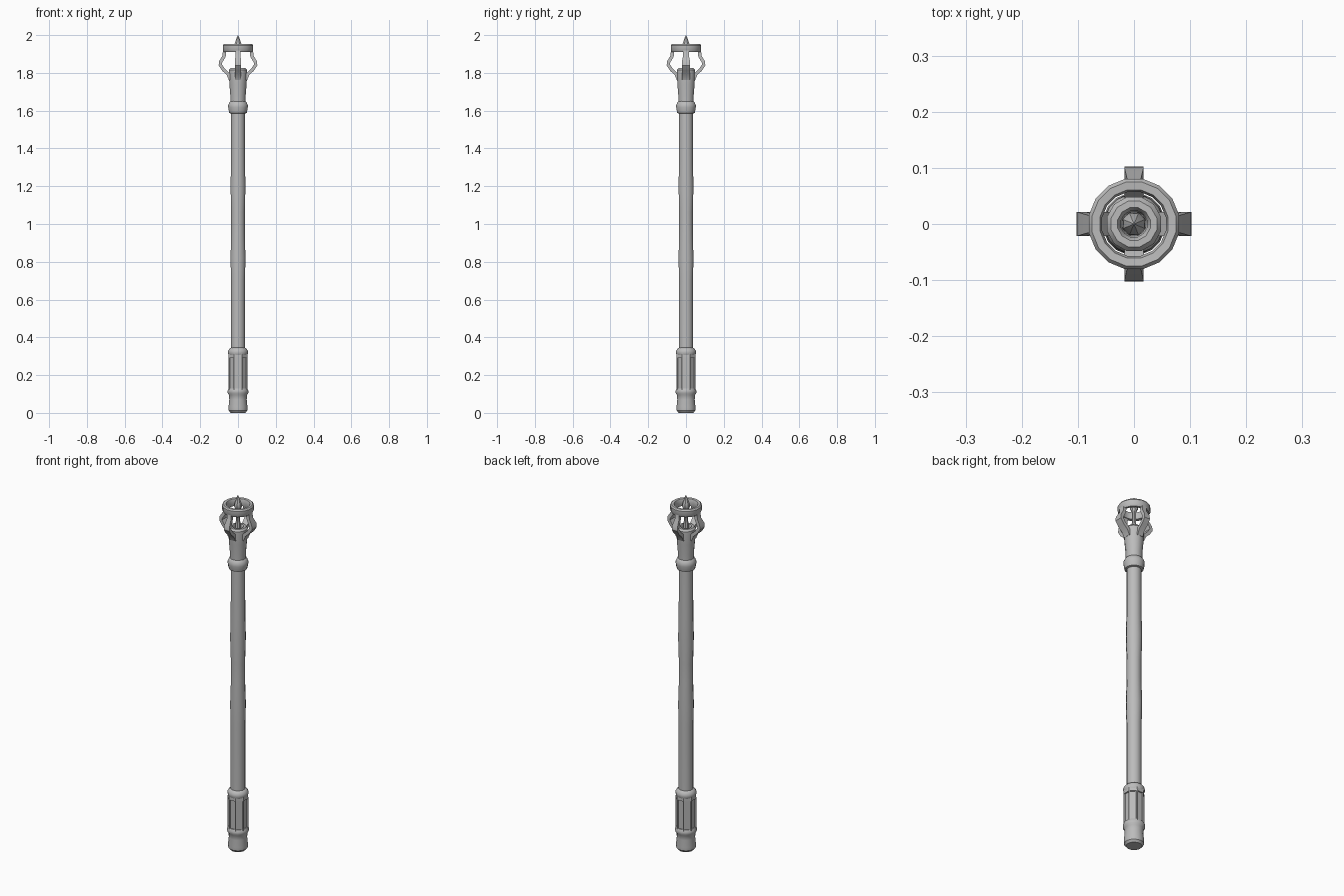
import bpy, bmesh, math
from mathutils import Vector

cube = bpy.data.objects.get("Cube")
if cube:
    bpy.data.objects.remove(cube, do_unlink=True)

steel = bpy.data.materials.new("grey_metal")
steel.use_nodes = True
GREY = (0.5, 0.5, 0.5, 1)
steel.diffuse_color = GREY
steel.node_tree.nodes["Principled BSDF"].inputs["Base Color"].default_value = GREY


def finish(name, bm, angle=35):
    bmesh.ops.recalc_face_normals(bm, faces=bm.faces)
    me = bpy.data.meshes.new(name)
    bm.to_mesh(me)
    bm.free()
    me.materials.append(steel)
    ob = bpy.data.objects.new(name, me)
    bpy.context.collection.objects.link(ob)
    bpy.ops.object.select_all(action='DESELECT')
    ob.select_set(True)
    bpy.context.view_layer.objects.active = ob
    bpy.ops.object.shade_smooth_by_angle(angle=math.radians(angle))
    return ob


def lathe(profile, sides, closed=False):
    """Turn (radius, height) points around z, with a flat side facing +x."""
    bm = bmesh.new()
    rings = []
    for r, z in profile:
        ring = []
        for i in range(sides):
            a = math.tau * (i + 0.5) / sides
            ring.append(bm.verts.new((r * math.cos(a), r * math.sin(a), z)))
        rings.append(ring)
    pairs = list(zip(rings, rings[1:]))
    if closed:
        pairs.append((rings[-1], rings[0]))
    else:
        bm.faces.new(rings[0])
        bm.faces.new(rings[-1])
    for low, high in pairs:
        for i in range(sides):
            j = (i + 1) % sides
            bm.faces.new((low[i], low[j], high[j], high[i]))
    return bm


# Slightly uneven shaft
finish("shaft", lathe([(0.038, 0.3), (0.038, 0.7), (0.041, 0.82), (0.037, 0.95),
                       (0.037, 1.06), (0.041, 1.2), (0.038, 1.32), (0.037, 1.62)], 12))

# Pommel with its bead
finish("pommel", lathe([(0.040, 0), (0.050, 0.012), (0.051, 0.03), (0.047, 0.07),
                        (0.049, 0.095), (0.056, 0.105), (0.056, 0.118), (0.050, 0.13)], 16))

# Eight sided grip with sunken panels
grip = lathe([(0.054, 0.12), (0.054, 0.295), (0.053, 0.315)], 8)
panels = [f for f in grip.faces if f.calc_center_median().z < 0.25
          and abs(f.normal.z) < 0.5 and len(f.verts) == 4]
bmesh.ops.recalc_face_normals(grip, faces=grip.faces)
bmesh.ops.inset_individual(grip, faces=panels, thickness=0.006, depth=0)
bmesh.ops.inset_individual(grip, faces=panels, thickness=0.002, depth=-0.006)
finish("grip", grip, 30)
finish("grip_rim", lathe([(0.050, 0.305), (0.054, 0.315), (0.054, 0.328),
                          (0.046, 0.340), (0.038, 0.345)], 16))

# Collar and hollow socket
finish("collar", lathe([(0.038, 1.585), (0.047, 1.588), (0.050, 1.60), (0.053, 1.618),
                        (0.053, 1.63), (0.046, 1.645), (0.040, 1.65)], 16))
finish("socket", lathe([(0.041, 1.63), (0.042, 1.68), (0.047, 1.74), (0.050, 1.79),
                        (0.050, 1.815), (0.042, 1.825), (0.030, 1.825),
                        (0.024, 1.815), (0.022, 1.77)], 12))

# Crown ring
finish("crown_ring", lathe([(0.060, 1.912), (0.076, 1.910), (0.082, 1.92), (0.082, 1.945),
                            (0.076, 1.953), (0.062, 1.952), (0.058, 1.942),
                            (0.058, 1.92)], 16, closed=True))

# Centre spike on a thin stem
finish("spike", lathe([(0.016, 1.77), (0.016, 1.83), (0.010, 1.86), (0.010, 1.915),
                       (0.022, 1.94), (0.020, 1.953), (0.010, 1.98), (0.001, 2.0)], 8))

# Four bent prongs that carry the ring
PATH = [(0.040, 1.765), (0.053, 1.795), (0.078, 1.818), (0.094, 1.842),
        (0.092, 1.858), (0.074, 1.888), (0.070, 1.922)]


def prong(name, angle, half_width):
    bm = bmesh.new()
    out = Vector((math.cos(angle), math.sin(angle), 0))
    side = Vector((-out.y, out.x, 0))
    rings = []
    for i, (r, z) in enumerate(PATH):
        a, b = PATH[max(i - 1, 0)], PATH[min(i + 1, len(PATH) - 1)]
        along = (out * (b[0] - a[0]) + Vector((0, 0, b[1] - a[1]))).normalized()
        thick = side.cross(along) * 0.009
        mid = out * r + Vector((0, 0, z))
        wide = side * half_width * (0.75 if i > 4 else 1)
        rings.append([bm.verts.new(mid + wide * s + thick * t)
                      for s, t in ((-1, -1), (1, -1), (1, 1), (-1, 1))])
    for low, high in zip(rings, rings[1:]):
        for k in range(4):
            n = (k + 1) % 4
            bm.faces.new((low[k], low[n], high[n], high[k]))
    bm.faces.new(rings[0])
    bm.faces.new(rings[-1])
    finish(name, bm)


for name, turn, width in (("left_prong", 0, 0.021), ("back_prong", 1, 0.017),
                          ("right_prong", 2, 0.021), ("front_prong", 3, 0.017)):
    prong(name, turn * math.pi / 2, width)
